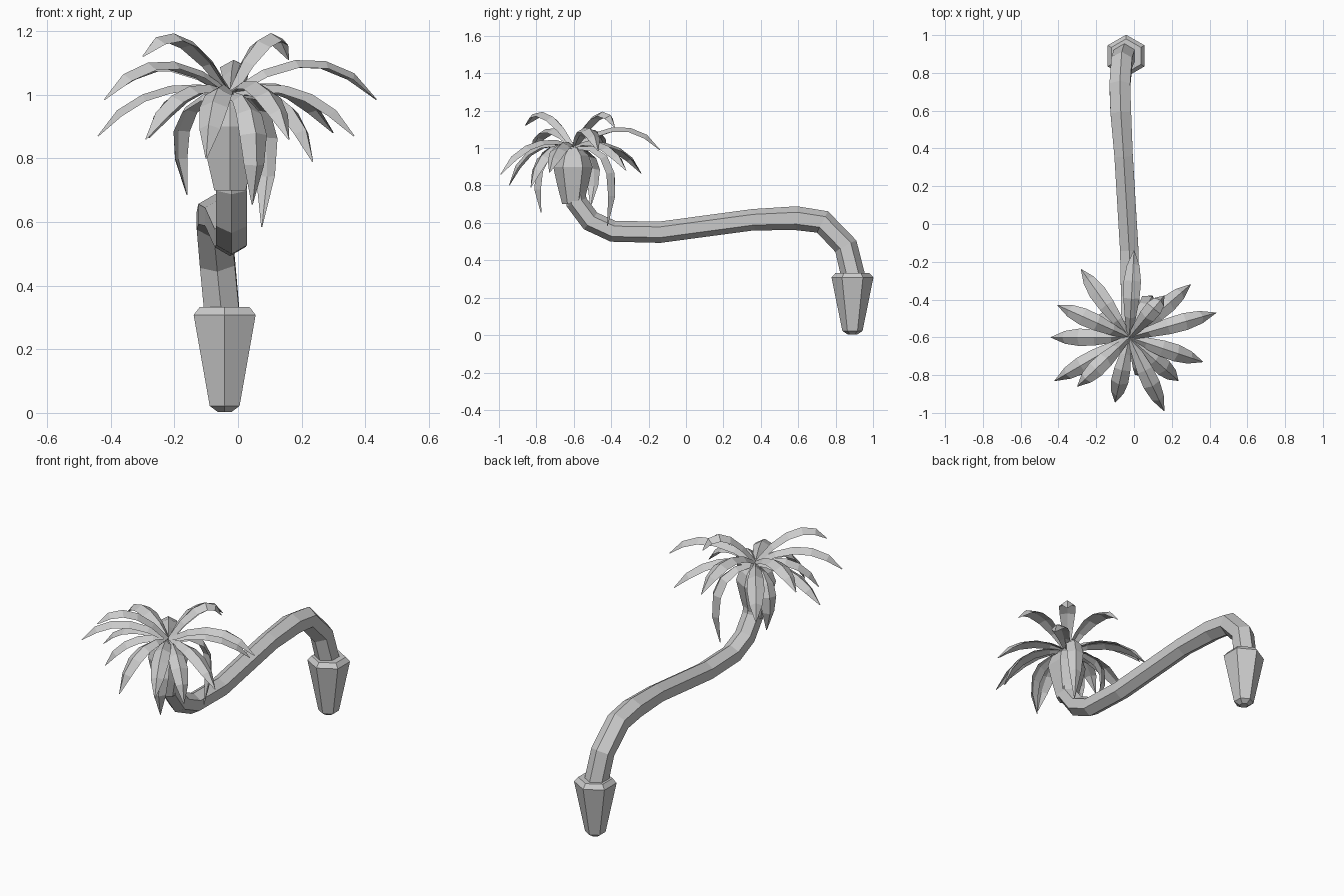
import bpy, bmesh
from mathutils import Vector

cube = bpy.data.objects.get("Cube")
if cube:
    bpy.data.objects.remove(cube, do_unlink=True)

grey = bpy.data.materials.new("light grey")
grey.use_nodes = True
grey.diffuse_color = (0.6, 0.6, 0.6, 1)
grey.node_tree.nodes["Principled BSDF"].inputs["Base Color"].default_value = (0.6, 0.6, 0.6, 1)

HEX = [(0, 1), (0.87, 0.5), (0.87, -0.5), (0, -1), (-0.87, -0.5), (-0.87, 0.5)]


def loft(name, path, section, scales, side=None, ups=None):
    """Sweep a flat section along a path; scales holds a (width, height) per point."""
    bm = bmesh.new()
    path = [Vector(p) for p in path]
    rings = []
    for i, p in enumerate(path):
        before = path[max(i - 1, 0)]
        after = path[min(i + 1, len(path) - 1)]
        tangent = ((after - p).normalized() + (p - before).normalized()).normalized()
        across = side or Vector((1, 0, 0))
        across = (across - tangent * across.dot(tangent)).normalized()
        up = across.cross(tangent)
        w, h = scales[i]
        rings.append([bm.verts.new(p + across * u * w + up * v * h) for u, v in section])
    n = len(section)
    for a, b in zip(rings, rings[1:]):
        for k in range(n):
            bm.faces.new((a[k], a[(k + 1) % n], b[(k + 1) % n], b[k]))
    bm.faces.new(rings[0])
    bm.faces.new(rings[-1])
    bmesh.ops.recalc_face_normals(bm, faces=bm.faces)
    mesh = bpy.data.meshes.new(name)
    bm.to_mesh(mesh)
    bm.free()
    mesh.materials.append(grey)
    obj = bpy.data.objects.new(name, mesh)
    bpy.context.collection.objects.link(obj)
    return obj


# Bent trunk, from the crown to the root plug
trunk = [(-0.02, -0.6, 0.8), (-0.02, -0.585, 0.71), (-0.02, -0.51, 0.61), (-0.02, -0.39, 0.555),
         (-0.025, -0.14, 0.55), (-0.055, 0.36, 0.617), (-0.07, 0.59, 0.625),
         (-0.075, 0.73, 0.605), (-0.065, 0.855, 0.475), (-0.05, 0.895, 0.31)]
loft("trunk", trunk, HEX, [(0.056, 0.057)] * 6 + [(0.063, 0.064)] * 4)


def column(name, x, y, profile):
    """Six-sided upright part from (height, radius) pairs."""
    return loft(name, [(x, y, z) for z, r in profile], HEX, [(r, r) for z, r in profile])


# Tapered root plug and swollen crown
column("root_plug", -0.042, 0.89, [(0.003, 0.025), (0.022, 0.054), (0.308, 0.112), (0.333, 0.09)])
column("crown_bulb", -0.025, -0.605, [(0.7, 0.057), (0.8, 0.083), (0.9, 0.105), (0.96, 0.085), (1.01, 0.03)])

# Fronds: tip x, y, z, then reach and height of the bend
FRONDS = [
    (0.0, -0.14, 0.99, 0.6, 1.2), (0.30, -0.32, 0.88, 0.6, 1.08),
    (0.435, -0.47, 0.985, 0.6, 1.2), (0.365, -0.73, 0.87, 0.6, 1.07),
    (0.235, -0.83, 0.79, 0.75, 1.05), (0.16, -0.99, 0.86, 0.6, 1.1),
    (-0.1, -0.945, 0.80, 0.7, 1.08), (-0.3, -0.86, 1.12, 0.6, 1.28),
    (-0.42, -0.83, 0.985, 0.6, 1.19), (-0.44, -0.6, 0.87, 0.6, 1.07),
    (-0.405, -0.43, 1.0, 0.6, 1.17), (-0.28, -0.24, 0.865, 0.65, 1.07),
    (0.16, -0.38, 1.11, 0.7, 1.29), (-0.29, -0.8, 0.86, 0.65, 1.07),
    (-0.16, -0.51, 0.685, 1.7, 1.0), (0.075, -0.42, 0.585, 1.6, 1.03),
    (0.045, -0.775, 0.655, 1.5, 1.0),
]
FOLD = [(-1, -0.5), (0, 1), (1, -0.5), (0, 0.2)]
WIDTHS = [0.012, 0.03, 0.043, 0.046, 0.034, 0.002]
base = Vector((-0.025, -0.6, 1.0))
for i, (x, y, z, reach, height) in enumerate(FRONDS):
    tip = Vector((x, y, z))
    bend = base.lerp(tip, reach)
    bend.z = height
    path = []
    for k in range(6):
        t = k / 5
        path.append(base * (1 - t) ** 2 + bend * 2 * t * (1 - t) + tip * t * t)
    out = tip - base
    across = Vector((out.y, -out.x, 0)).normalized()
    loft(f"frond_{i + 1}", path, FOLD, [(w, min(w, 0.016)) for w in WIDTHS], across)
